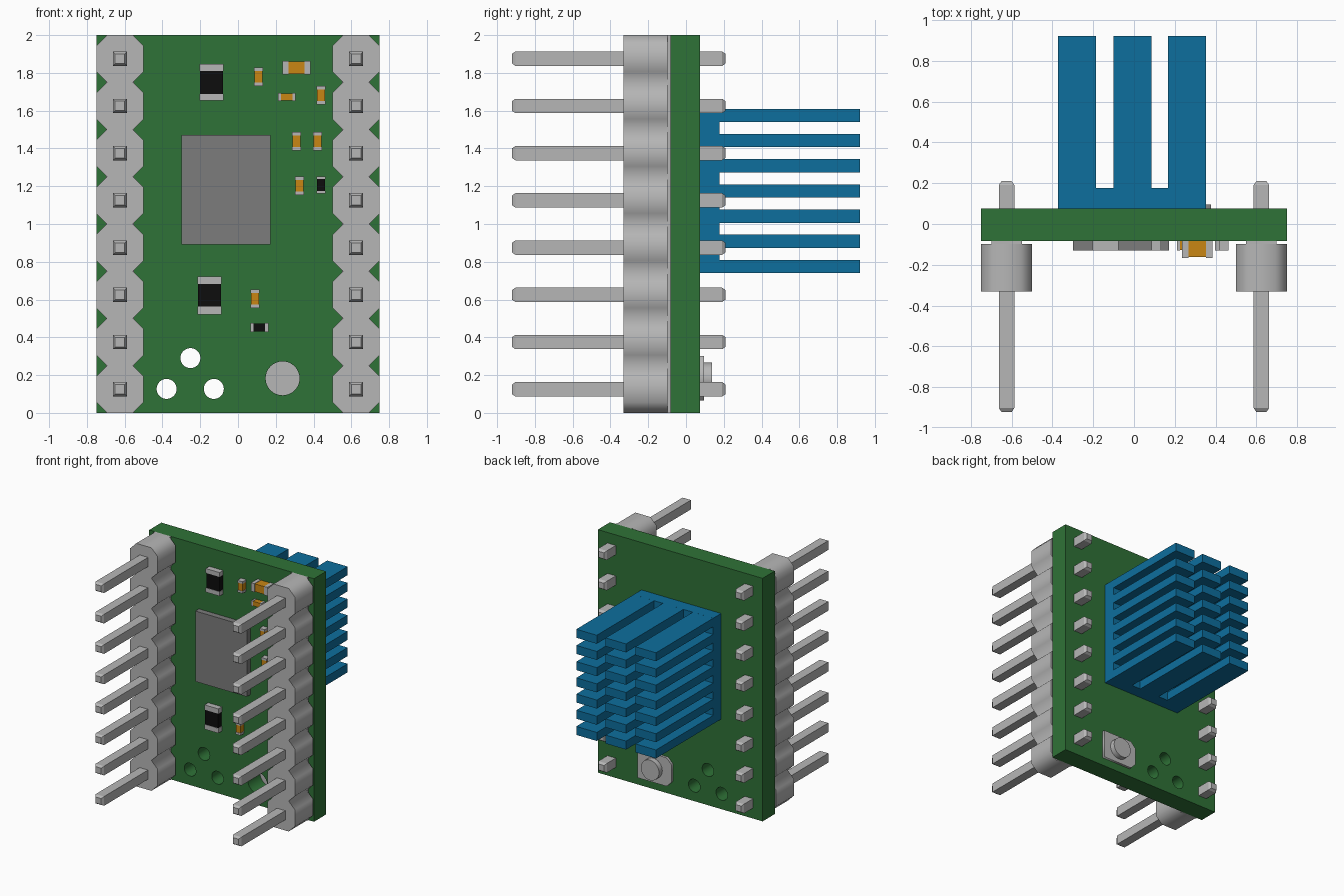
import bpy, bmesh, math
from mathutils import Matrix, Vector

cube = bpy.data.objects.get("Cube")
if cube:
    bpy.data.objects.remove(cube, do_unlink=True)


def material(name, rgb, rough=0.6):
    m = bpy.data.materials.new(name)
    m.use_nodes = True
    m.diffuse_color = (*rgb, 1)
    bsdf = m.node_tree.nodes["Principled BSDF"]
    bsdf.inputs["Base Color"].default_value = (*rgb, 1)
    bsdf.inputs["Roughness"].default_value = rough
    return m


GREEN = material("board green", (0.028, 0.168, 0.038))
GREY = material("light grey", (0.47, 0.47, 0.47))
CHIP = material("chip grey", (0.2, 0.2, 0.2))
BLUE = material("heat sink blue", (0.004, 0.158, 0.34))
BLACK = material("resistor black", (0.004, 0.004, 0.004))
AMBER = material("capacitor amber", (0.58, 0.24, 0.007))

FRONT, BACK = -0.083, 0.075   # board faces in y


def finish(bm, name, mats):
    bmesh.ops.recalc_face_normals(bm, faces=bm.faces)
    me = bpy.data.meshes.new(name)
    bm.to_mesh(me)
    bm.free()
    for m in mats:
        me.materials.append(m)
    ob = bpy.data.objects.new(name, me)
    bpy.context.collection.objects.link(ob)
    return ob


def add_box(bm, x0, x1, y0, y1, z0, z1, mat=0):
    centre = Vector((x0 + x1, y0 + y1, z0 + z1)) / 2
    mtx = Matrix.Translation(centre) @ Matrix.Diagonal((x1 - x0, y1 - y0, z1 - z0, 1))
    verts = bmesh.ops.create_cube(bm, size=1, matrix=mtx)["verts"]
    for f in {f for v in verts for f in v.link_faces}:
        f.material_index = mat


def circle(cx, cz, r, n=32):
    return [(cx + r * math.cos(2 * math.pi * i / n), cz + r * math.sin(2 * math.pi * i / n))
            for i in range(n)]


def prism(name, loops, y0, y1, mat, smooth=False):
    """Extrude an x-z outline (further loops are holes) from y0 to y1."""
    cu = bpy.data.curves.new(name, "CURVE")
    cu.dimensions = "2D"
    cu.fill_mode = "BOTH"
    cu.extrude = (y1 - y0) / 2
    for loop in loops:
        sp = cu.splines.new("POLY")
        sp.points.add(len(loop) - 1)
        for p, (x, z) in zip(sp.points, loop):
            p.co = (x, z, 0, 1)
        sp.use_cyclic_u = True
    tmp = bpy.data.objects.new(name, cu)
    bpy.context.collection.objects.link(tmp)
    bpy.context.view_layer.update()
    me = tmp.evaluated_get(bpy.context.evaluated_depsgraph_get()).to_mesh()
    bm = bmesh.new()
    bm.from_mesh(me)
    bpy.data.objects.remove(tmp, do_unlink=True)
    bpy.data.curves.remove(cu)
    bmesh.ops.remove_doubles(bm, verts=bm.verts, dist=1e-5)
    bm.transform(Matrix.Translation((0, (y0 + y1) / 2, 0)) @ Matrix.Rotation(math.pi / 2, 4, "X"))
    for f in bm.faces:
        f.material_index = 0
    ob = finish(bm, name, [mat])
    if smooth:
        bpy.ops.object.select_all(action="DESELECT")
        ob.select_set(True)
        bpy.context.view_layer.objects.active = ob
        bpy.ops.object.shade_smooth_by_angle(angle=math.radians(30))
    return ob


# Circuit board with three small holes and the adjuster hole
prism("circuit_board",
      [[(-0.75, 0), (0.75, 0), (0.75, 2), (-0.75, 2)],
       circle(-0.252, 0.29, 0.053), circle(-0.378, 0.127, 0.053),
       circle(-0.128, 0.127, 0.053), circle(0.236, 0.183, 0.09)],
      FRONT, BACK, GREEN, smooth=True)

# Pin headers: a notched strip on a narrow foot, with eight tapered pins
PINS = 8
CH = 0.056
for side, label in ((1, "left"), (-1, "right")):
    cx = 0.625 * side
    edge = []
    for i in range(PINS):
        z = 0.25 * i
        edge += [(0.125 - CH, z), (0.125, z + CH), (0.125, z + 0.25 - CH)]
    edge.append((0.125 - CH, 2.0))
    outline = [(cx + w, z) for w, z in edge] + [(cx - w, z) for w, z in reversed(edge)]
    prism(f"{label}_header_strip", [outline], -0.332, -0.097, GREY)

    bm = bmesh.new()
    add_box(bm, cx - 0.075, cx + 0.075, -0.097, FRONT, 0, 2)
    finish(bm, f"{label}_header_foot", [GREY])

    bm = bmesh.new()
    for i in range(PINS):
        cz = 0.125 + 0.25 * i
        rings = []
        for y, h in ((-0.922, 0.025), (-0.903, 0.038), (0.191, 0.038), (0.21, 0.025)):
            rings.append([bm.verts.new((cx + a * h, y, cz + b * h))
                          for a, b in ((-1, -1), (1, -1), (1, 1), (-1, 1))])
        bm.faces.new(rings[0])
        bm.faces.new(rings[-1])
        for r, s in zip(rings, rings[1:]):
            for k in range(4):
                bm.faces.new((r[k], r[(k + 1) % 4], s[(k + 1) % 4], s[k]))
    finish(bm, f"{label}_header_pins", [GREY])

# Heat sink: base plate with three columns of seven fins
bm = bmesh.new()
add_box(bm, -0.372, 0.353, BACK, 0.177, 0.74, 1.61)
for x in (-0.372, -0.1, 0.167):
    for i in range(7):
        z = 0.74 + 0.1333 * i
        add_box(bm, x, x + 0.186, 0.177, 0.922, z, z + 0.07)
finish(bm, "heat_sink", [BLUE])

# Main chip
bm = bmesh.new()
add_box(bm, -0.298, 0.172, -0.13, FRONT, 0.892, 1.472)
finish(bm, "main_chip", [CHIP])


# Small parts: coloured body between two metal end caps
def small_part(name, mat, x, z, w, h, cap, depth=0.047):
    bm = bmesh.new()
    y0, e = FRONT - depth, 0.003
    x0, x1, z0, z1 = x - w / 2, x + w / 2, z - h / 2, z + h / 2
    if h > w:
        add_box(bm, x0 + e, x1 - e, y0 + e, FRONT, z0 + cap, z1 - cap, 0)
        add_box(bm, x0, x1, y0, FRONT, z0, z0 + cap, 1)
        add_box(bm, x0, x1, y0, FRONT, z1 - cap, z1, 1)
    else:
        add_box(bm, x0 + cap, x1 - cap, y0 + e, FRONT, z0 + e, z1 - e, 0)
        add_box(bm, x0, x0 + cap, y0, FRONT, z0, z1, 1)
        add_box(bm, x1 - cap, x1, y0, FRONT, z0, z1, 1)
    finish(bm, name, [mat, GREY])


small_part("upper_large_resistor", BLACK, -0.14, 1.75, 0.126, 0.194, 0.036)
small_part("lower_large_resistor", BLACK, -0.151, 0.622, 0.126, 0.2, 0.04)
small_part("large_capacitor", AMBER, 0.31, 1.827, 0.148, 0.07, 0.031, 0.083)
small_part("flat_capacitor", AMBER, 0.258, 1.672, 0.095, 0.044, 0.016)
for n, (x, z) in enumerate(((0.109, 1.779), (0.44, 1.682), (0.31, 1.438),
                            (0.422, 1.438), (0.326, 1.202), (0.09, 0.605)), 1):
    small_part(f"capacitor_{n}", AMBER, x, z, 0.048, 0.097, 0.018)
small_part("side_resistor", BLACK, 0.44, 1.207, 0.048, 0.09, 0.014)
small_part("flat_resistor", BLACK, 0.113, 0.452, 0.095, 0.05, 0.017)

# Adjuster on the back: plate with two cut corners and a round knob
prism("adjuster_plate",
      [[(0.11, 0.066), (0.377, 0.066), (0.377, 0.3), (0.11, 0.3), (0.065, 0.255), (0.065, 0.111)]],
      BACK, 0.095, GREY)
prism("adjuster_knob", [circle(0.232, 0.183, 0.083)], 0.095, 0.138, GREY, smooth=True)
